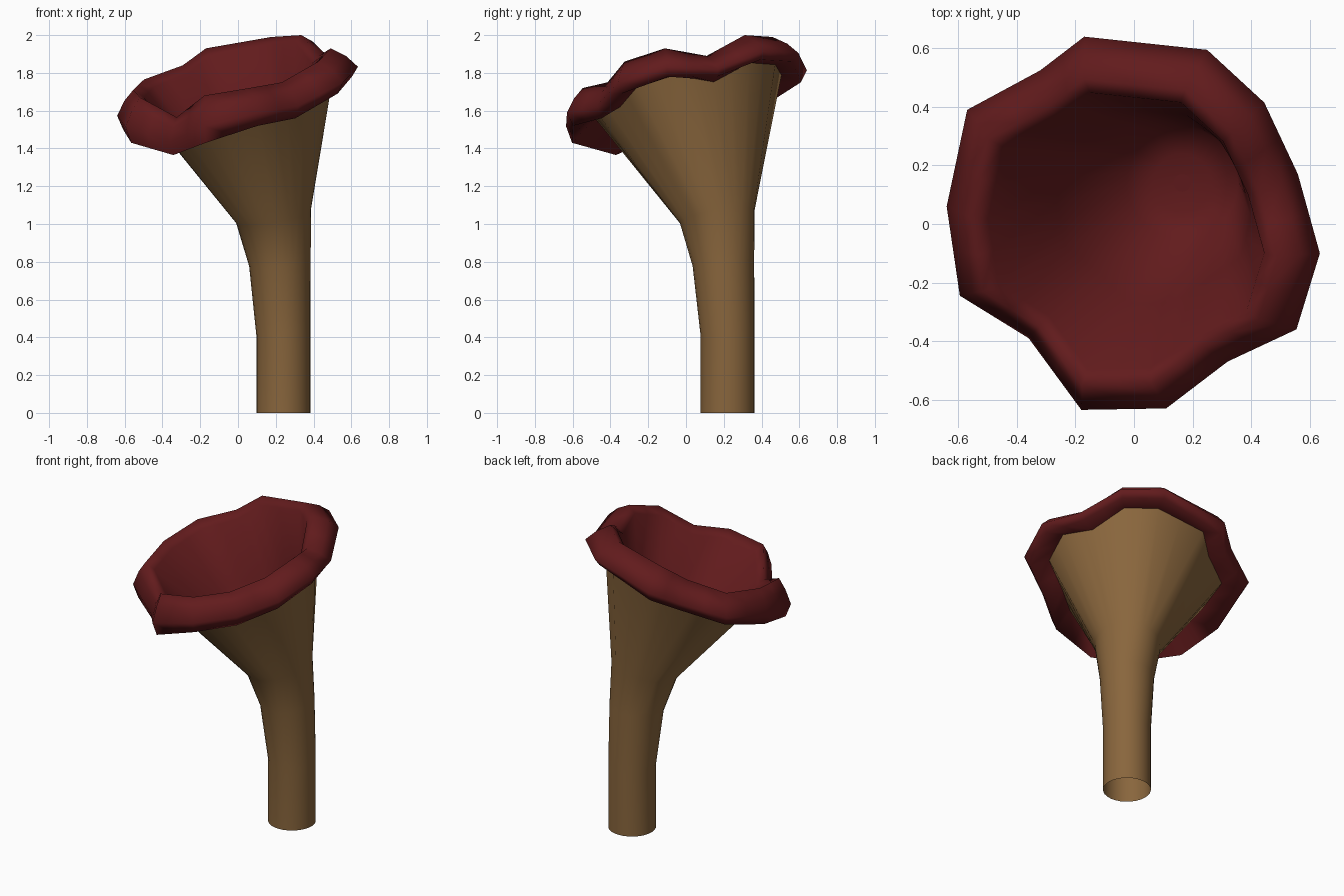
import bpy, math

if "Cube" in bpy.data.objects:
    bpy.data.objects.remove(bpy.data.objects["Cube"])

# rim stations, clockwise from the back: x, y, crest height, lower edge height
RIM = [(-.17, .64, 1.93, 1.75), (.25, .595, 1.99, 1.86), (.445, .415, 2.0, 1.87),
       (.56, .17, 1.89, 1.78), (.635, -.10, 1.93, 1.78), (.555, -.36, 1.86, 1.69),
       (.32, -.47, 1.75, 1.56), (.11, -.63, 1.72, 1.52), (-.18, -.635, 1.68, 1.43),
       (-.36, -.39, 1.565, 1.365), (-.595, -.245, 1.67, 1.43), (-.64, .06, 1.71, 1.50),
       (-.57, .39, 1.765, 1.60), (-.32, .525, 1.84, 1.68)]
N = len(RIM) * 2


def material(name, rgb):
    m = bpy.data.materials.new(name)
    m.diffuse_color = (*rgb, 1)
    m.use_nodes = True
    m.node_tree.nodes["Principled BSDF"].inputs["Base Color"].default_value = m.diffuse_color
    return m


def rim_ring(scale, blend, drop=0.0, shift=0.0):
    """Loop along the wavy rim; blend 0 = crest height, 1 = lower edge."""
    pts = [(x * scale + shift, y * scale + shift, c + (b - c) * blend - drop)
           for x, y, c, b in RIM]
    out = []
    for i, p in enumerate(pts):
        q = pts[(i + 1) % len(pts)]
        out += [p, tuple((a + b) / 2 for a, b in zip(p, q))]
    return out


def round_ring(cx, cy, z, r, tilt=0.0):
    """Circular loop, leaning up toward +x +y."""
    out = []
    for i in range(N):
        a = math.radians(105) - math.tau * i / N
        dx, dy = r * math.cos(a), r * math.sin(a)
        out.append((cx + dx, cy + dy, z + tilt * (dx + dy)))
    return out


def mix(a, b, t):
    return [tuple(u + (v - u) * t for u, v in zip(p, q)) for p, q in zip(a, b)]


def loft(name, rings, mat, angle, cap=False):
    verts = [v for r in rings for v in r]
    faces = []
    for k in range(len(rings) - 1):
        for i in range(N):
            j = (i + 1) % N
            faces.append((k * N + j, k * N + i, (k + 1) * N + i, (k + 1) * N + j))
    if cap:
        faces.append(tuple(range(N))[::-1])
    me = bpy.data.meshes.new(name)
    me.from_pydata(verts, [], faces)
    me.materials.append(mat)
    ob = bpy.data.objects.new(name, me)
    bpy.context.collection.objects.link(ob)
    bpy.ops.object.select_all(action='DESELECT')
    ob.select_set(True)
    bpy.context.view_layer.objects.active = ob
    bpy.ops.object.shade_smooth_by_angle(angle=math.radians(angle))


brown = material("stem brown", (.25, .132, .046))
red = material("dark red", (.122, .011, .012))

# stem: open tube flaring into the funnel
throat = round_ring(.188, .165, 1.04, .198, .17)
stem_top = mix(throat, rim_ring(.81, 0, .08), .92)
loft("stem", [round_ring(.24, .22, 0, .143),
              round_ring(.24, .22, .41, .143),
              round_ring(.222, .198, .79, .163, .08),
              throat, stem_top], brown, 60)

# cap lining: bowl floor, inner wall, a lip curling out and down, and its underside
floor = round_ring(.165, .14, 1.12, .19, .15)
inner = rim_ring(.74, 0, .04, -.025)
loft("cap_lining", [round_ring(.165, .14, 1.085, .03, .15),
                    round_ring(.165, .14, 1.09, .10, .15),
                    floor,
                    mix(floor, inner, .5),
                    inner,
                    rim_ring(.82, 0, 0, -.03),
                    rim_ring(.92, .27, 0, -.012),
                    rim_ring(1.0, .65),
                    rim_ring(.95, 1),
                    stem_top], red, 100, cap=True)
